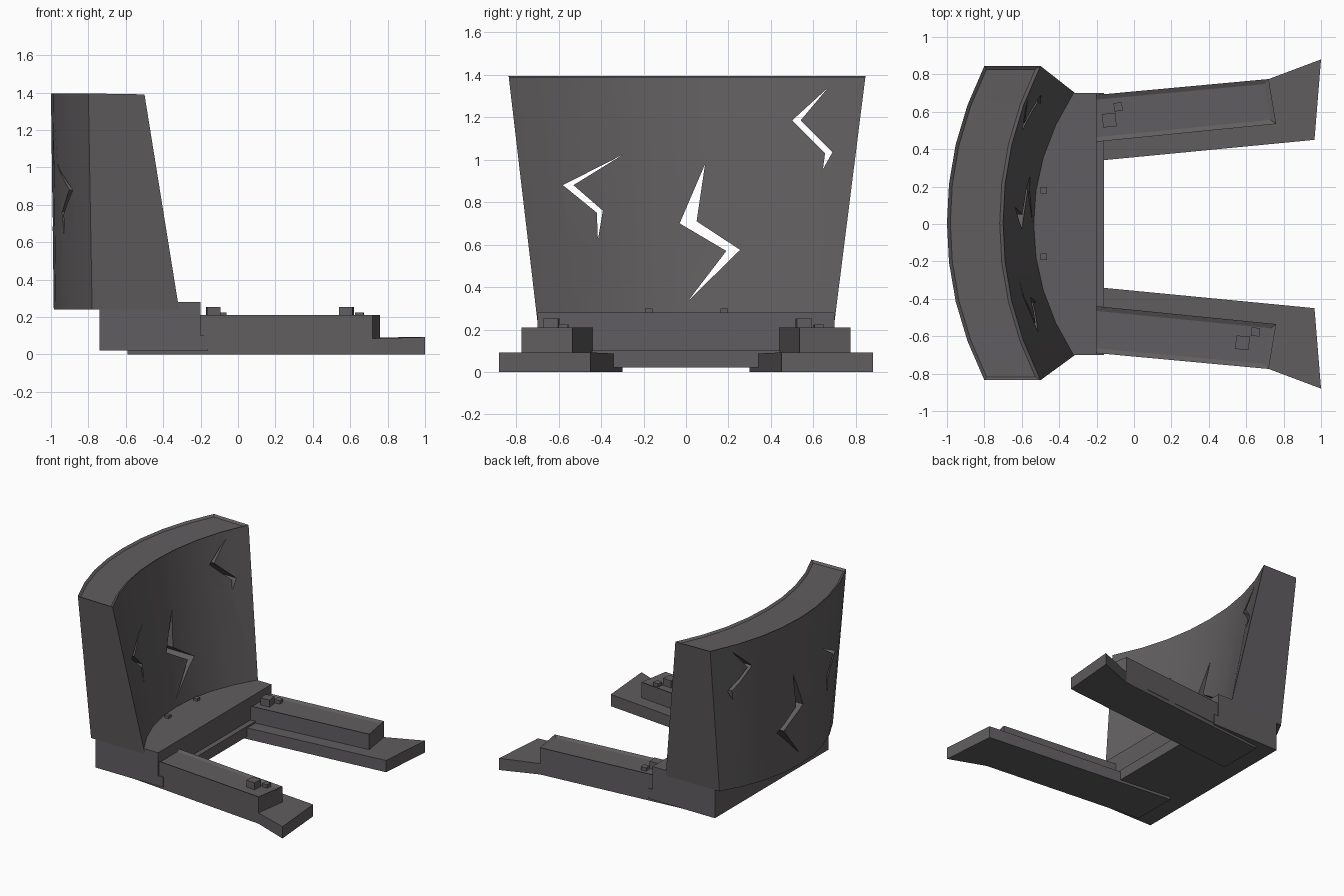
import bpy, bmesh

if "Cube" in bpy.data.objects:
    bpy.data.objects.remove(bpy.data.objects["Cube"])

grey = bpy.data.materials.new("dark stone grey")
grey.diffuse_color = (0.118, 0.110, 0.115, 1)
grey.use_nodes = True
grey.node_tree.nodes["Principled BSDF"].inputs["Base Color"].default_value = grey.diffuse_color


def finish(name, bm):
    bmesh.ops.recalc_face_normals(bm, faces=bm.faces)
    mesh = bpy.data.meshes.new(name)
    bm.to_mesh(mesh)
    bm.free()
    ob = bpy.data.objects.new(name, mesh)
    bpy.context.collection.objects.link(ob)
    mesh.materials.append(grey)
    return ob


def recess(bm, faces, rim, depth):
    """Inset the faces as one region and sink the middle."""
    bmesh.ops.inset_region(bm, faces=faces, thickness=rim, use_even_offset=True)
    for v in {v for f in faces for v in f.verts}:
        v.co.z -= depth


def prism(name, outline, z0, z1, rim=0, depth=0):
    bm = bmesh.new()
    lo = [bm.verts.new((x, y, z0)) for x, y in outline]
    hi = [bm.verts.new((x, y, z1)) for x, y in outline]
    n = len(outline)
    for i in range(n):
        j = (i + 1) % n
        bm.faces.new((lo[i], lo[j], hi[j], hi[i]))
    bm.faces.new(lo)
    top = bm.faces.new(hi)
    bmesh.ops.recalc_face_normals(bm, faces=bm.faces)
    if rim:
        recess(bm, [top], rim, depth)
    return finish(name, bm)


def box(name, x, y, z0, z1, sx, sy, tilt=0):
    a, b = sx / 2, sy / 2
    pts = [(-a, -b), (a, -b), (a, b), (-a, b)]
    return prism(name, [(x + p - q * tilt, y + q + p * tilt) for p, q in pts], z0, z1)


# base block, low front sill and two studs
box("base_block", -0.47, 0, 0.02, 0.28, 0.54, 1.40)
box("base_sill", -0.2, 0, 0.02, 0.10, 0.08, 1.40)
for y in (-0.175, 0.18):
    box("base_stud", -0.483, y, 0.27, 0.30, 0.035, 0.035)

# splayed arms with recessed tops on flared foot plates
plate = [(-0.59, 0.65), (-0.16, 0.69), (0.72, 0.775), (1.0, 0.88), (0.965, 0.45), (-0.59, 0.30)]
arm = [(-0.225, 0.688), (0.72, 0.775), (0.76, 0.535), (-0.225, 0.437)]
for s in (1, -1):
    foot = prism("foot_plate", [(x, y * s) for x, y in plate], 0, 0.085)
    for v in foot.data.vertices:
        if v.co.x > 0.9 and v.co.z > 0.05:
            v.co.z = 0.092
    prism("arm", [(x, y * s) for x, y in arm], 0.03, 0.21, 0.025, 0.012)

# small lumps on the arms
for bx, by, sx, sy, s in ((-0.132, 0.555, -0.085, 0.626, 1), (0.58, -0.635, 0.65, -0.577, -1)):
    box("large_lump", bx, by, 0.19, 0.253, 0.072, 0.072, 0.09 * s)
    box("small_lump", sx, sy, 0.19, 0.224, 0.045, 0.045, 0.09 * s)

# curved back wall, leaning and widening to the top, with recessed top
bm = bmesh.new()
SEG = 8
rings = []
for i in range(SEG + 1):
    t = 2 * i / SEG - 1
    k = abs(t) ** 2.1
    yt, yb = 0.005 + 0.84 * t, 0.70 * t
    rings.append([bm.verts.new(c) for c in (
        (-0.985 + 0.205 * k, yb, 0.24), (-0.53 + 0.215 * k, yb, 0.24),
        (-0.70 + 0.20 * k, yt, 1.39), (-1.0 + 0.20 * k, yt, 1.395))])
tops = []
for a, b in zip(rings, rings[1:]):
    for i in range(4):
        j = (i + 1) % 4
        f = bm.faces.new((a[i], a[j], b[j], b[i]))
        if i == 2:
            tops.append(f)
bm.faces.new(rings[0])
bm.faces.new(rings[-1])
bmesh.ops.recalc_face_normals(bm, faces=bm.faces)
recess(bm, tops, 0.018, 0.013)
wall = finish("back_wall", bm)

# jagged cracks cut right through the wall
cracks = [
    [(-0.295, 1.025), (-0.58, 0.88), (-0.42, 0.75), (-0.415, 0.62), (-0.392, 0.76), (-0.53, 0.88)],
    [(0.09, 0.98), (-0.03, 0.70), (0.19, 0.57), (0.01, 0.335), (0.255, 0.575), (0.05, 0.71)],
    [(0.67, 1.34), (0.50, 1.185), (0.655, 1.03), (0.645, 0.955), (0.69, 1.035), (0.54, 1.185)],
]
for pts in cracks:
    cutter = prism("crack_cutter", pts, -1.3, 0)
    for v in cutter.data.vertices:
        y, z, x = v.co
        v.co = (x, y, z)
    cutter.hide_render = True
    cutter.hide_set(True)
    mod = wall.modifiers.new("crack", "BOOLEAN")
    mod.object = cutter
    mod.operation = "DIFFERENCE"
    mod.solver = "EXACT"

# apply the cuts, then smooth the curved faces
bpy.context.view_layer.objects.active = wall
wall.select_set(True)
for m in list(wall.modifiers):
    bpy.ops.object.modifier_apply(modifier=m.name)
bpy.ops.object.shade_smooth_by_angle(angle=0.5)
for ob in list(bpy.data.objects):
    if ob.name.startswith("crack_cutter"):
        bpy.data.objects.remove(ob)
